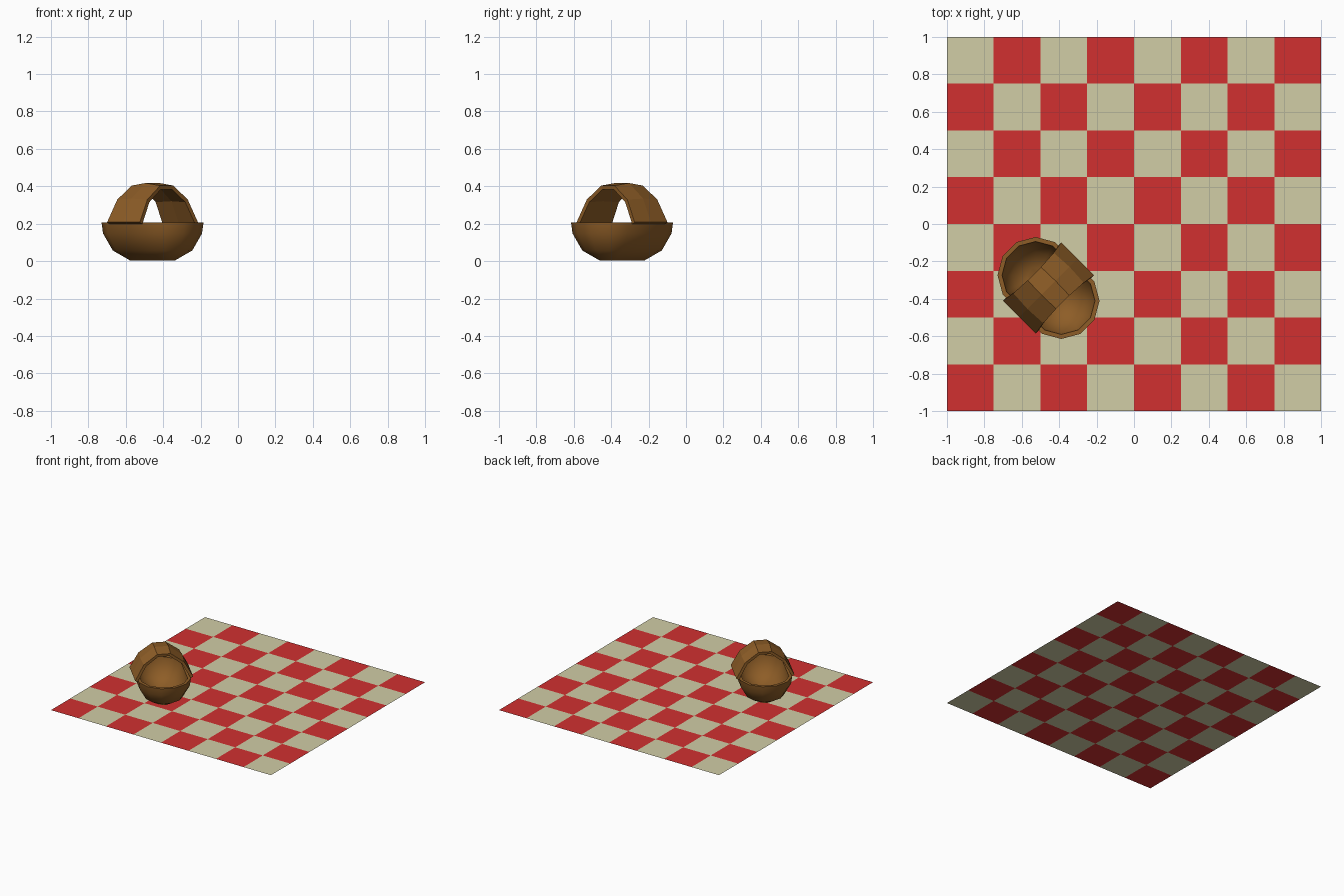
import bpy, bmesh, math

cube = bpy.data.objects.get("Cube")
if cube:
    bpy.data.objects.remove(cube)


def material(name, rgb):
    m = bpy.data.materials.new(name)
    m.use_nodes = True
    m.diffuse_color = (*rgb, 1)
    m.node_tree.nodes["Principled BSDF"].inputs["Base Color"].default_value = (*rgb, 1)
    return m


red = material("cloth_red", (0.64, 0.03, 0.03))
cream = material("cloth_cream", (0.64, 0.61, 0.38))
brown = material("wicker_brown", (0.27, 0.11, 0.02))


def finish(name, bm, mats):
    me = bpy.data.meshes.new(name)
    bm.to_mesh(me)
    bm.free()
    for m in mats:
        me.materials.append(m)
    ob = bpy.data.objects.new(name, me)
    bpy.context.collection.objects.link(ob)
    return ob


def place(ob):
    # both basket parts sit turned diagonally on the cloth
    ob.location = (-0.457, -0.342, 0)
    ob.rotation_euler.z = math.radians(135)


# Checked picnic cloth: 8 x 8 squares
bm = bmesh.new()
bmesh.ops.create_grid(bm, x_segments=8, y_segments=8, size=1)
for f in bm.faces:
    c = f.calc_center_median()
    f.material_index = (math.floor(c.x * 4) + math.floor(c.y * 4)) % 2
finish("picnic_cloth", bm, [red, cream])

# Basket bowl: stadium-shaped rings up the outside and down the inside
STRETCH = 0.097
RINGS = [(0.052, 0.004), (0.144, 0.057), (0.196, 0.148), (0.204, 0.207),
         (0.180, 0.207), (0.172, 0.155), (0.125, 0.075), (0.045, 0.028)]
bm = bmesh.new()
loops = []
for r, z in RINGS:
    loop = []
    for k in range(12):
        a = math.radians(15 + 30 * k)
        x = r * math.cos(a)
        loop.append(bm.verts.new((x + math.copysign(STRETCH, x), r * math.sin(a), z)))
    loops.append(loop)
for low, high in zip(loops, loops[1:]):
    for k in range(12):
        n = (k + 1) % 12
        bm.faces.new((low[k], low[n], high[n], high[k]))
bm.faces.new(loops[0][::-1])
bm.faces.new(loops[-1])
bowl = finish("basket_bowl", bm, [brown])
place(bowl)
bpy.context.view_layer.objects.active = bowl
bowl.select_set(True)
bpy.ops.object.shade_smooth_by_angle(angle=math.radians(50))
bowl.select_set(False)

# Basket handle: wide faceted strap arching over the short axis
HALF = [(0.200, 0.198, 0.123), (0.136, 0.315, 0.112), (0.043, 0.383, 0.105)]
arch = HALF + [(-y, z, w) for y, z, w in reversed(HALF)]
bm = bmesh.new()
rows = []
for y, z, w in arch:
    bulge = 1 + 0.4 * (z - 0.198)
    rows.append([bm.verts.new(p) for p in
                 ((-w, y, z), (0, y * bulge, 0.198 + (z - 0.198) * bulge), (w, y, z))])
for a, b in zip(rows, rows[1:]):
    for i in range(2):
        bm.faces.new((a[i], a[i + 1], b[i + 1], b[i]))
handle = finish("basket_handle", bm, [brown])
place(handle)
wall = handle.modifiers.new("strap_thickness", "SOLIDIFY")
wall.thickness = 0.022
wall.offset = -1
